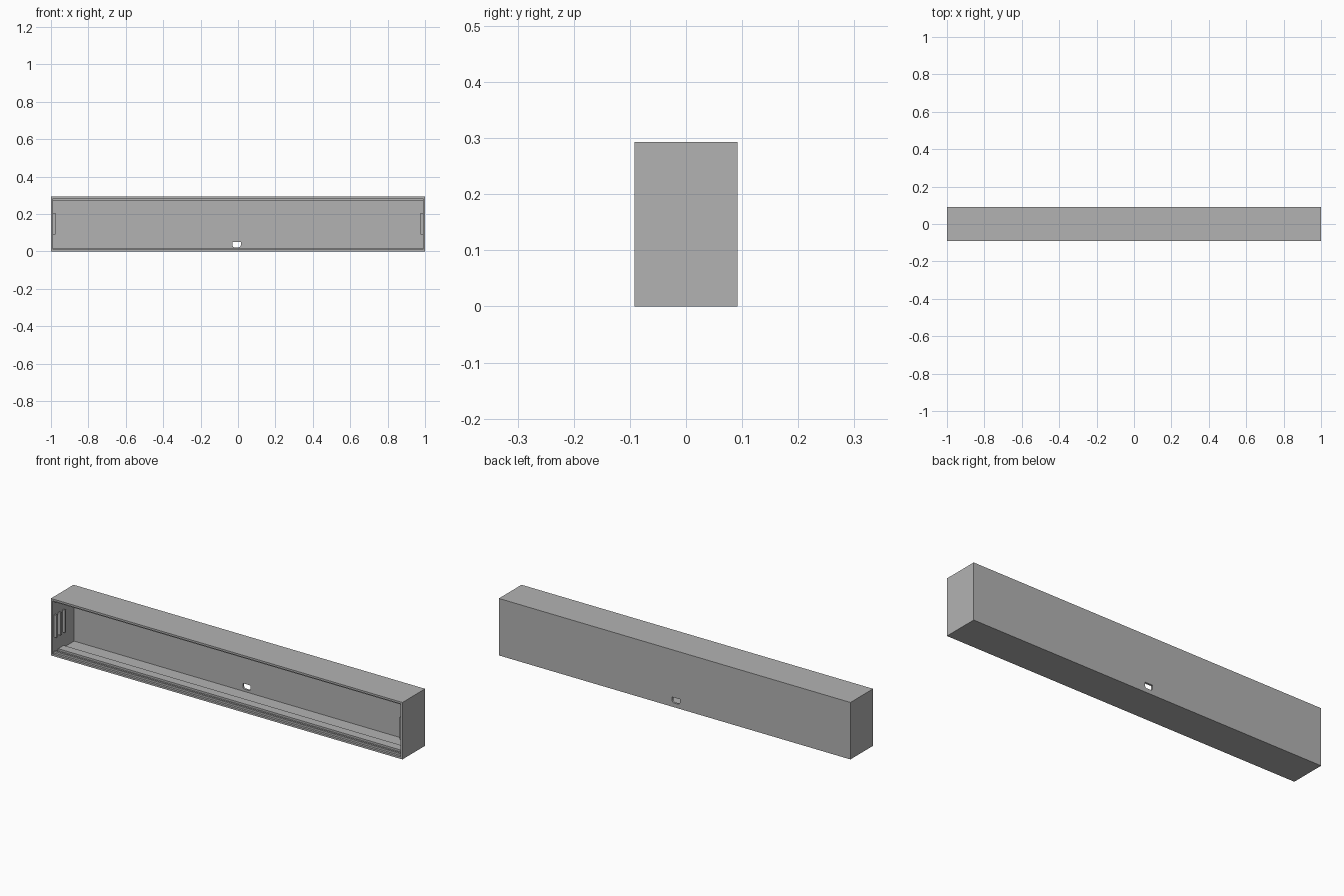
import bpy
import bmesh

cube = bpy.data.objects.get("Cube")
if cube:
    bpy.data.objects.remove(cube, do_unlink=True)

grey = bpy.data.materials.new("mid grey")
grey.use_nodes = True
grey.diffuse_color = (0.45, 0.45, 0.45, 1)
grey.node_tree.nodes["Principled BSDF"].inputs["Base Color"].default_value = grey.diffuse_color

# Overall half length, half depth, height and wall thickness
X, Y, H, T = 1.0, 0.092, 0.293, 0.01


def finish(name, bm):
    bmesh.ops.recalc_face_normals(bm, faces=bm.faces)
    mesh = bpy.data.meshes.new(name)
    bm.to_mesh(mesh)
    bm.free()
    mesh.materials.append(grey)
    obj = bpy.data.objects.new(name, mesh)
    bpy.context.collection.objects.link(obj)
    return obj


def box(name, lo, hi):
    bm = bmesh.new()
    bmesh.ops.create_cube(bm, size=1)
    for v in bm.verts:
        v.co = [(a + b) / 2 + c * (b - a) for a, b, c in zip(lo, hi, v.co)]
    return finish(name, bm)


def cut(target, cutter):
    mod = target.modifiers.new(cutter.name, "BOOLEAN")
    mod.operation = "DIFFERENCE"
    mod.solver = "EXACT"
    mod.object = cutter
    cutter.hide_render = True
    cutter.hide_viewport = True
    cutter.display_type = "WIRE"


# Open-fronted case
case = box("case_shell", (-X, -Y, 0), (X, Y, H))
cut(case, box("cavity_cutter", (-X + T, -Y - T, T), (X - T, Y - T, H - T)))

# Cable opening: flat top, rounded lower corners
outline = [(-0.03, 0.05), (-0.03, 0.032), (-0.027, 0.026), (-0.02, 0.022),
           (0.005, 0.022), (0.012, 0.026), (0.015, 0.032), (0.015, 0.05)]
bm = bmesh.new()
face = bm.faces.new([bm.verts.new((x, Y - 2 * T, z)) for x, z in outline])
ext = bmesh.ops.extrude_face_region(bm, geom=[face])
for v in ext["geom"]:
    if isinstance(v, bmesh.types.BMVert):
        v.co.y += 3 * T
cut(case, finish("cable_opening_cutter", bm))

# Long guide rails on the floor and ceiling
for name, z in (("lower", T), ("upper", H - 2 * T)):
    box(name + "_front_rail", (-X + T, -Y + 0.012, z), (X - T, -Y + 0.022, z + T))
    box(name + "_rear_rail", (-X + T, -Y + 0.045, z), (X - T, -Y + 0.09, z + T))

# Short upright guides on the end walls
for side, sx in (("left", 1), ("right", -1)):
    for place, depth in (("front", 0.012), ("middle", 0.045), ("rear", 0.08)):
        xs = sorted((sx * (X - T), sx * (X - T - 0.014)))
        box(f"{side}_{place}_guide", (xs[0], -Y + depth, 0.092), (xs[1], -Y + depth + 0.01, 0.207))
